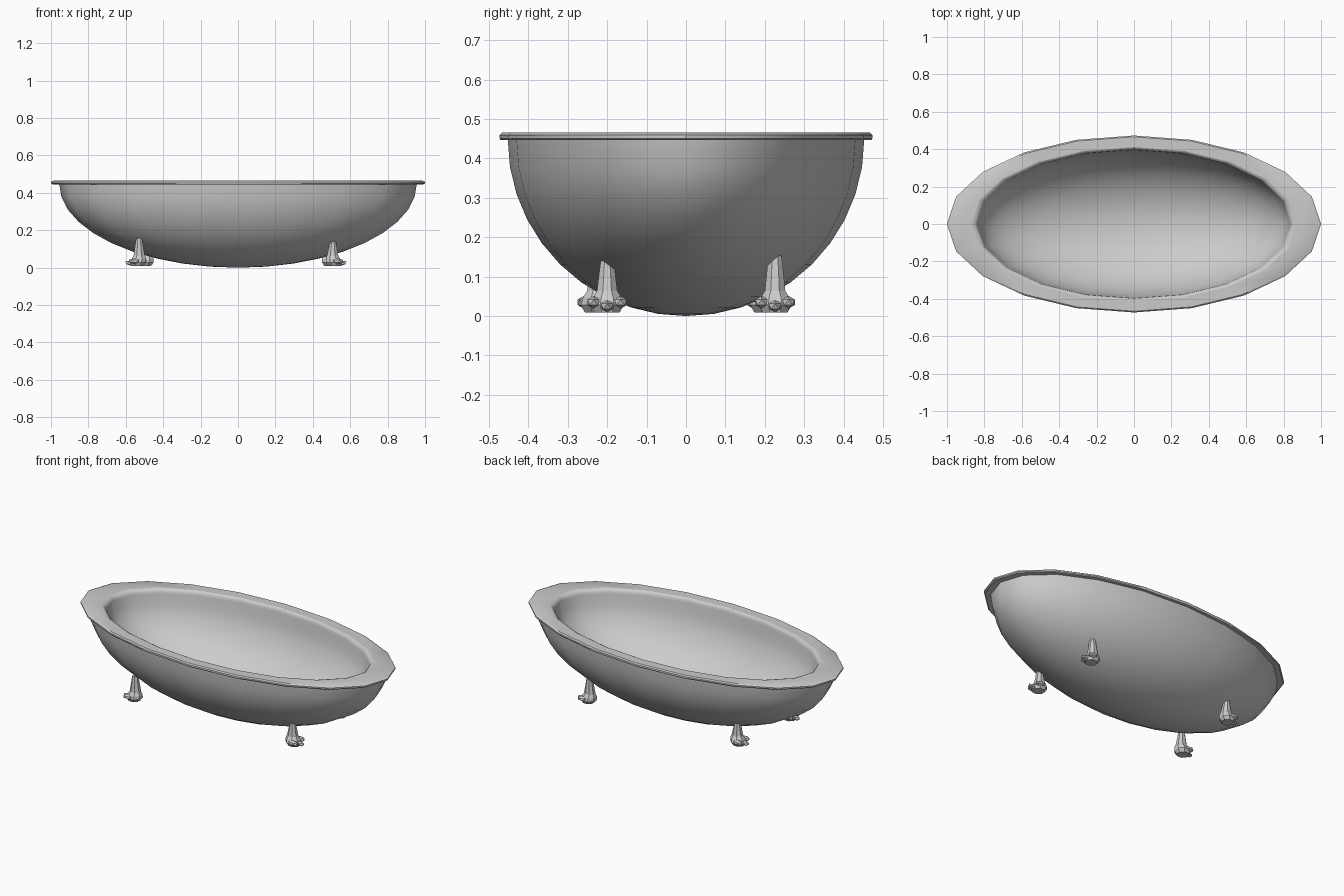
import bpy, bmesh
from math import sin, cos, pi, radians

if "Cube" in bpy.data.objects:
    bpy.data.objects.remove(bpy.data.objects["Cube"])

SIDES = 20      # the tub is a 20-sided oval
RATIO = 0.473   # oval width / length


def make_object(name, bm, angle=None):
    bmesh.ops.recalc_face_normals(bm, faces=bm.faces)
    mesh = bpy.data.meshes.new(name)
    bm.to_mesh(mesh)
    bm.free()
    ob = bpy.data.objects.new(name, mesh)
    bpy.context.collection.objects.link(ob)
    if angle:
        bpy.ops.object.select_all(action='DESELECT')
        ob.select_set(True)
        bpy.context.view_layer.objects.active = ob
        bpy.ops.object.shade_smooth_by_angle(angle=radians(angle))
    return ob


def loft(bm, rings, cap=True, closed=False):
    """Skin a list of coordinate rings; a one-point ring is a pole."""
    loops = [[bm.verts.new(p) for p in ring] for ring in rings]
    pairs = list(zip(loops, loops[1:]))
    if closed:
        pairs.append((loops[-1], loops[0]))
    for a, b in pairs:
        n = max(len(a), len(b))
        for i in range(n):
            j = (i + 1) % n
            if len(a) == 1:
                bm.faces.new((a[0], b[i], b[j]))
            elif len(b) == 1:
                bm.faces.new((a[i], a[j], b[0]))
            else:
                bm.faces.new((a[i], a[j], b[j], b[i]))
    if cap:
        for ring in (loops[0], loops[-1]):
            bm.faces.new(ring)


def oval(r, z):
    if r < 1e-4:
        return [(0, 0, z)]
    return [(r * cos(2 * pi * i / SIDES), r * RATIO * sin(2 * pi * i / SIDES), z)
            for i in range(SIDES)]


def quarter(radius, top, depth, steps=10):
    """Half-bowl profile from the bottom pole up to the lip."""
    return [(radius * sin(t), top - depth * cos(t))
            for t in (pi / 2 * i / steps for i in range(steps + 1))]


# Bowl: outside and inside half ellipsoids with a rounded inner lip
bm = bmesh.new()
loft(bm, [oval(r, z) for r, z in quarter(0.956, 0.45, 0.448)], cap=False)
outer_bowl = make_object("outer_bowl", bm, 60)

bm = bmesh.new()
inside = quarter(0.838, 0.44, 0.385) + [(0.843, 0.454), (0.853, 0.463), (0.868, 0.467)]
loft(bm, [oval(r, z) for r, z in inside], cap=False)
inner_bowl = make_object("inner_bowl", bm, 60)
inner_bowl.data.flip_normals()

# Rim: flat band with a chamfered outer edge
bm = bmesh.new()
band = [(0.868, 0.467), (0.986, 0.467), (1.0, 0.461), (1.0, 0.453),
        (0.993, 0.448), (0.94, 0.448)]
loft(bm, [oval(r, z) for r, z in band], cap=False)
make_object("rim", bm, 30)


# Claw feet: tapered leg flaring to a splayed three-toed foot, facing outward
def octagon(xc, rx, ry, z, slope=0.0):
    pts = []
    for i in range(8):
        a = pi / 8 + pi / 4 * i
        x, y = xc + rx * cos(a), ry * sin(a)
        pts.append((x, y, z + slope * y))
    return pts


def foot(name, x, y, top):
    sx, sy = (1 if x > 0 else -1), (1 if y > 0 else -1)
    bm = bmesh.new()
    loft(bm, [octagon(0.008, 0.036, 0.034, 0.011),
              octagon(0.004, 0.046, 0.046, 0.030),
              octagon(0.000, 0.042, 0.040, 0.048),
              octagon(-0.002, 0.033, 0.028, 0.066),
              octagon(-0.001, 0.021, 0.021, top - 0.025),
              octagon(-0.001, 0.018, 0.017, top - 0.005, 0.3)])
    for ty, tx, length, tz in ((-0.034, 0.024, 0.032, 0.037), (0, 0.036, 0.042, 0.027),
                               (0.034, 0.024, 0.032, 0.037)):
        made = bmesh.ops.create_icosphere(bm, subdivisions=1, radius=1)
        for v in made["verts"]:
            v.co = (tx + v.co.x * length, ty + v.co.y * 0.019, tz + v.co.z * 0.016)
    for v in bm.verts:
        v.co = (x + sx * v.co.x, y + sy * v.co.y, v.co.z)
    make_object(name, bm)


foot("front_right_foot", 0.508, -0.20, 0.145)
foot("back_right_foot", 0.487, 0.226, 0.157)
foot("front_left_foot", -0.53, -0.225, 0.160)
foot("back_left_foot", -0.49, 0.205, 0.147)

# Stand the tub on the ground
for ob in bpy.data.objects:
    ob.location.z -= 0.002
